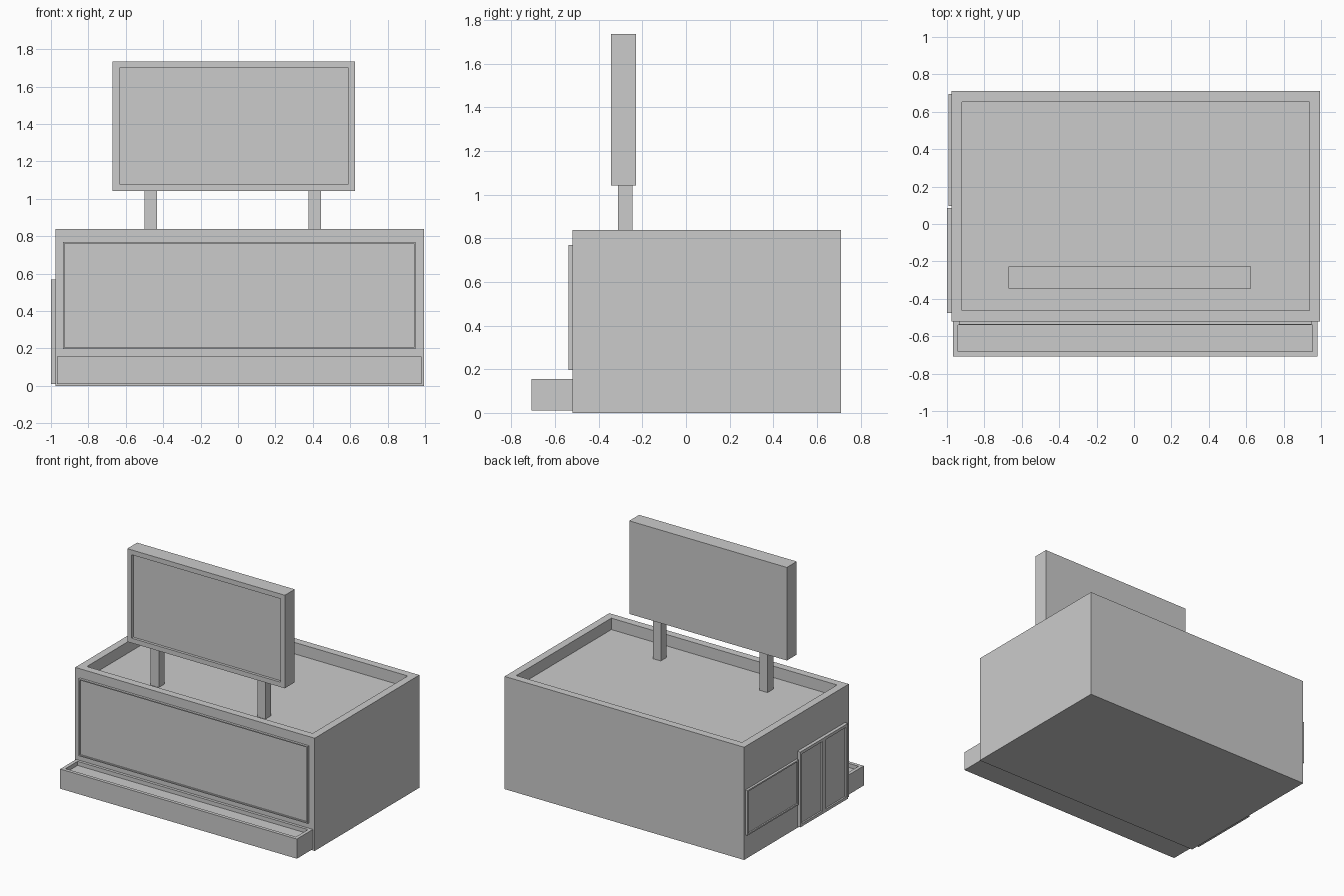
import bpy, bmesh
from mathutils import Vector

if "Cube" in bpy.data.objects:
    bpy.data.objects.remove(bpy.data.objects["Cube"])


def box(name, x, y, z, face=None, rim=0.0, depth=0.0, split_y=None):
    """Box from (min, max) ranges; optionally sink a rimmed panel into one face."""
    bm = bmesh.new()
    bmesh.ops.create_cube(bm, size=1)
    for v in bm.verts:
        v.co = Vector([r[0] if c < 0 else r[1] for c, r in zip(v.co, (x, y, z))])
    if split_y is not None:
        bmesh.ops.bisect_plane(bm, geom=bm.verts[:] + bm.edges[:] + bm.faces[:],
                               plane_co=(0, split_y, 0), plane_no=(0, 1, 0))
    bm.normal_update()
    if face:
        n = Vector(face)
        panels = [f for f in bm.faces if f.normal.dot(n) > 0.9]
        bmesh.ops.inset_individual(bm, faces=panels, thickness=rim)
        # second inset of zero width makes the recess walls
        bmesh.ops.inset_individual(bm, faces=panels, thickness=0.0)
        for v in {v for f in panels for v in f.verts}:
            v.co -= n * depth
    bmesh.ops.recalc_face_normals(bm, faces=bm.faces)
    me = bpy.data.meshes.new(name)
    bm.to_mesh(me)
    bm.free()
    ob = bpy.data.objects.new(name, me)
    bpy.context.collection.objects.link(ob)
    return ob


FRONT, LEFT, UP = (0, -1, 0), (-1, 0, 0), (0, 0, 1)

# Main block with parapet around a sunken roof
box("building", (-0.975, 0.995), (-0.52, 0.71), (0, 0.838), UP, 0.08, 0.085)

# Front display window and the planter trough below it
box("front_window", (-0.935, 0.95), (-0.538, -0.515), (0.197, 0.77), FRONT, 0.011, 0.012)
box("planter", (-0.967, 0.98), (-0.708, -0.515), (0.01, 0.156), UP, 0.0365, 0.03)

# Left side: double door and a window
box("double_door", (-1.0, -0.97), (-0.475, 0.085), (0.01, 0.57), LEFT, 0.03, 0.012, -0.195)
box("side_window", (-0.993, -0.97), (0.095, 0.695), (0.18, 0.515), LEFT, 0.015, 0.01)

# Roof sign on two posts
box("sign_board", (-0.67, 0.626), (-0.344, -0.228), (1.043, 1.735), FRONT, 0.051, 0.02)
for side, cx in (("left", -0.467), ("right", 0.411)):
    box(f"sign_post_{side}", (cx - 0.033, cx + 0.033), (-0.311, -0.244), (0.75, 1.05))
